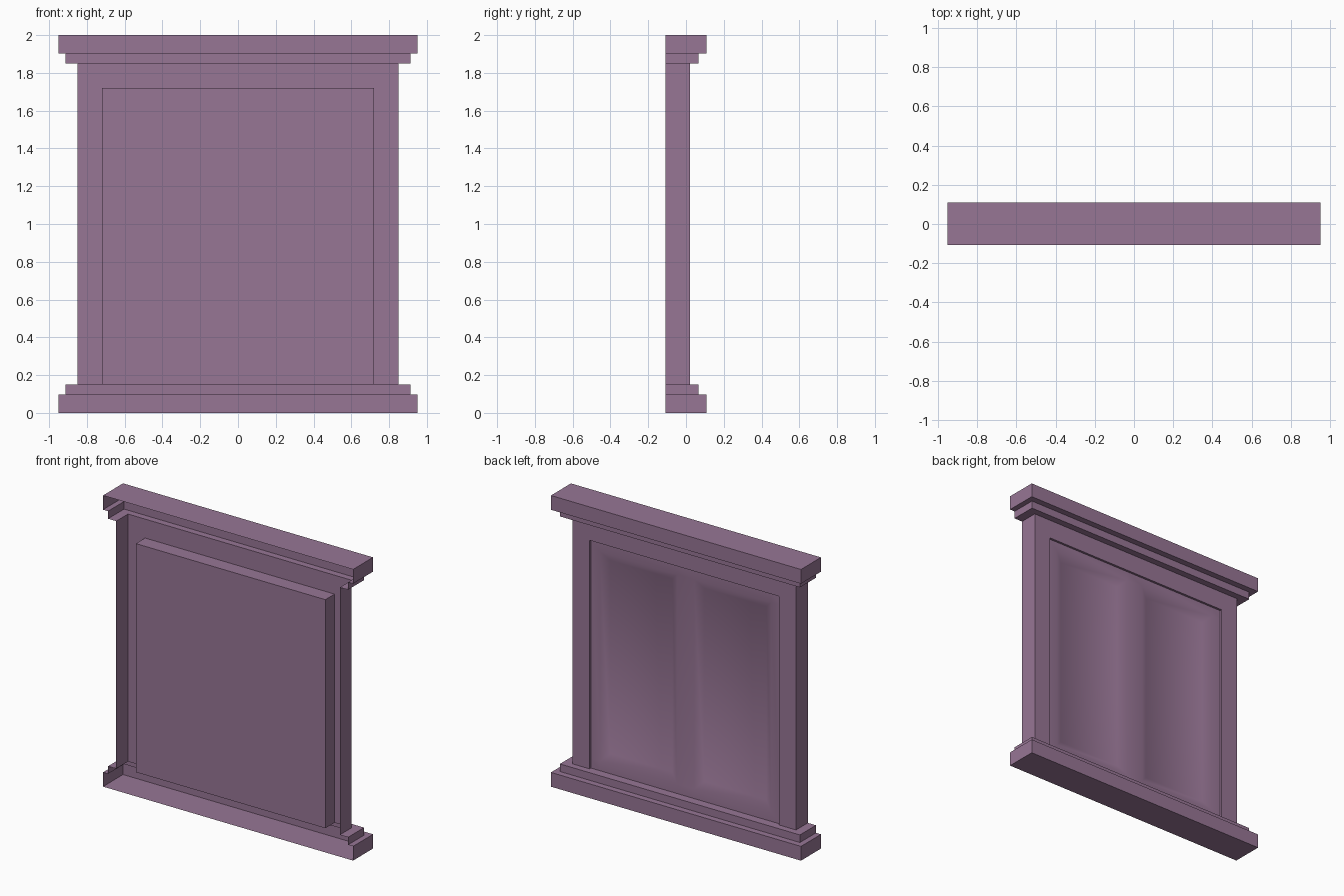
import bpy, bmesh

if "Cube" in bpy.data.objects:
    bpy.data.objects.remove(bpy.data.objects["Cube"])

BACK = -0.108          # open back plane of the shell
WALL = 0.02            # face of the surround
DOOR = 0.005           # face of the door, slightly recessed
DW, D0, D1 = 0.72, 0.15, 1.72

mat = bpy.data.materials.new("mauve_paint")
mat.diffuse_color = (0.31, 0.18, 0.30, 1)
mat.use_nodes = True
mat.node_tree.nodes["Principled BSDF"].inputs["Base Color"].default_value = mat.diffuse_color


def finish(name, bm):
    bmesh.ops.remove_doubles(bm, verts=bm.verts, dist=1e-5)
    me = bpy.data.meshes.new(name)
    bm.to_mesh(me)
    bm.free()
    ob = bpy.data.objects.new(name, me)
    bpy.context.collection.objects.link(ob)
    me.materials.append(mat)
    return ob


def face(bm, *pts):
    return bm.faces.new([bm.verts.new(p) for p in pts])


def ring(hx, y, z):
    return [(-hx, BACK, z), (-hx, y, z), (hx, y, z), (hx, BACK, z)]


# Stepped mouldings: a profile swept around three sides, open at the back
def moulding(name, flip):
    profile = [(0.95, 0.109, 0), (0.95, 0.109, 0.098), (0.912, 0.066, 0.098),
               (0.912, 0.066, 0.15), (0.85, WALL, 0.15)]
    bm = bmesh.new()
    rings = [ring(hx, y, 2 - z if flip else z) for hx, y, z in profile]
    face(bm, *rings[0])
    for a, b in zip(rings, rings[1:]):
        for i in range(3):
            face(bm, a[i + 1], a[i], b[i], b[i + 1])
    if flip:
        bmesh.ops.reverse_faces(bm, faces=bm.faces[:])
        bm.faces.ensure_lookup_table()
        bmesh.ops.reverse_faces(bm, faces=[bm.faces[0]])
    else:
        bm.faces.ensure_lookup_table()
    # the end cap looks away from the model
    cap = bm.faces[0]
    cap.normal_update()
    if cap.normal.z * (1 if flip else -1) < 0:
        cap.normal_flip()
    return finish(name, bm)


moulding("base_moulding", False)
moulding("cornice_moulding", True)

# Surround: side walls, jambs, header and sill
bm = bmesh.new()
for s in (-1, 1):
    quads = [
        [(s * .85, BACK, .15), (s * .85, WALL, .15), (s * .85, WALL, 1.85), (s * .85, BACK, 1.85)],
        [(s * .85, WALL, .15), (s * DW, WALL, .15), (s * DW, WALL, D1), (s * .85, WALL, 1.85)],
        [(s * DW, WALL, D0), (s * DW, DOOR, D0), (s * DW, DOOR, D1), (s * DW, WALL, D1)],
    ]
    for q in quads:
        face(bm, *(q if s > 0 else q[::-1]))
face(bm, (.85, WALL, 1.85), (DW, WALL, D1), (-DW, WALL, D1), (-.85, WALL, 1.85))
face(bm, (DW, WALL, D1), (DW, DOOR, D1), (-DW, DOOR, D1), (-DW, WALL, D1))
face(bm, (-DW, WALL, D0), (-DW, DOOR, D0), (DW, DOOR, D0), (DW, WALL, D0))
finish("surround", bm)

# Door: slab with a grid face whose two cells are sunk into sloped panels
bm = bmesh.new()
xs = [-DW, -0.65, -0.065, 0.065, 0.65, DW]
zs = [D0, D0 + 0.065, D1 - 0.065, D1]
panels = []
for i in range(5):
    for k in range(3):
        f = face(bm, (xs[i], DOOR, zs[k]), (xs[i], DOOR, zs[k + 1]),
                 (xs[i + 1], DOOR, zs[k + 1]), (xs[i + 1], DOOR, zs[k]))
        if k == 1 and i in (1, 3):
            panels.append(f)
bmesh.ops.remove_doubles(bm, verts=bm.verts, dist=1e-5)
bm.normal_update()
bmesh.ops.inset_individual(bm, faces=panels, thickness=0.056, depth=-0.03,
                           use_even_offset=True)
rim = [e for e in bm.edges if e.is_boundary]
new = bmesh.ops.extrude_edge_only(bm, edges=rim)["geom"]
back_verts = [g for g in new if isinstance(g, bmesh.types.BMVert)]
for v in back_verts:
    v.co.y = -0.08
bmesh.ops.contextual_create(bm, geom=[e for e in bm.edges if e.is_boundary])
bmesh.ops.recalc_face_normals(bm, faces=bm.faces[:])
door = finish("panelled_door", bm)
bpy.context.view_layer.objects.active = door
door.select_set(True)
bpy.ops.object.shade_smooth_by_angle(angle=0.6)
